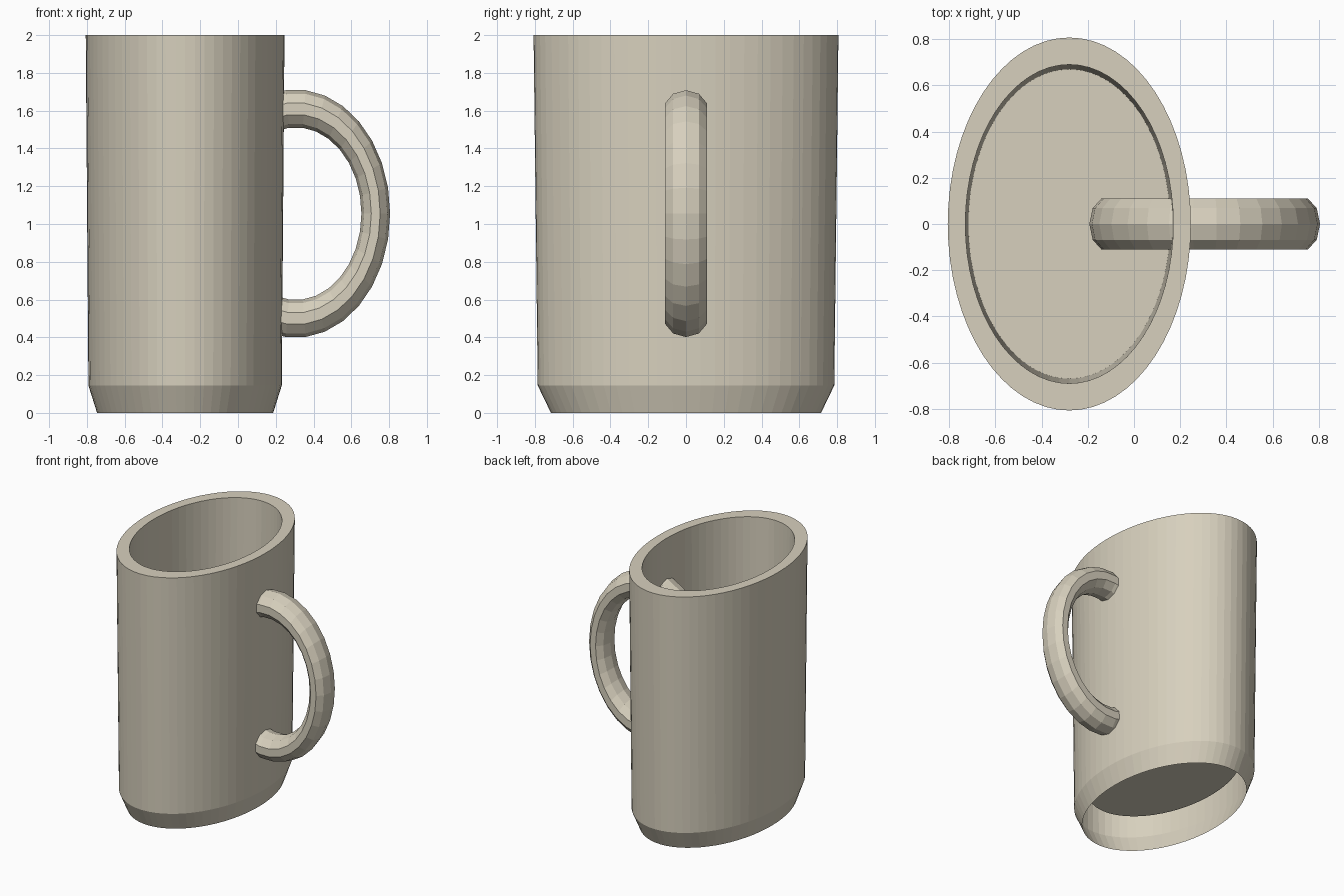
import bpy, bmesh, math

cube = bpy.data.objects.get("Cube")
if cube:
    bpy.data.objects.remove(cube, do_unlink=True)

# One ceramic colour
stone = bpy.data.materials.new("warm_stone")
stone.use_nodes = True
colour = (0.68, 0.63, 0.51, 1)
stone.diffuse_color = colour
stone.node_tree.nodes["Principled BSDF"].inputs["Base Color"].default_value = colour


def add_object(name, bm):
    mesh = bpy.data.meshes.new(name)
    bm.to_mesh(mesh)
    bm.free()
    mesh.materials.append(stone)
    obj = bpy.data.objects.new(name, mesh)
    bpy.context.collection.objects.link(obj)
    return obj


def bridge(bm, a, b):
    n = len(a)
    for i in range(n):
        j = (i + 1) % n
        bm.faces.new((a[i], a[j], b[j], b[i]))


# Oval cup: open foot, chamfer, tapered wall, rim, inner wall, raised floor
SIDES = 64
OVAL = 0.652
profile = [(0.715, 0), (0.785, 0.145), (0.807, 2), (0.69, 2), (0.67, 0.26)]
bm = bmesh.new()
rings = []
for r, z in profile:
    angles = [math.tau * i / SIDES for i in range(SIDES)]
    rings.append([bm.verts.new((r * OVAL * math.cos(a), r * math.sin(a), z)) for a in angles])
for low, high in zip(rings, rings[1:]):
    bridge(bm, low, high)
bm.faces.new(rings[-1])
cup = add_object("cup_body", bm)
cup.location.x = -0.28

# Handle: a full stretched ring that passes through the wall
MAJOR, MINOR = 30, 10
bm = bmesh.new()
loops = []
for i in range(MAJOR):
    a = math.tau * i / MAJOR
    loop = []
    for k in range(MINOR):
        t = math.tau * k / MINOR
        r = 0.557 + 0.1 * math.cos(t)
        loop.append(bm.verts.new((0.76 * r * math.cos(a), 0.116 * math.sin(t), r * math.sin(a))))
    loops.append(loop)
for i in range(MAJOR):
    bridge(bm, loops[i], loops[(i + 1) % MAJOR])
bmesh.ops.recalc_face_normals(bm, faces=bm.faces)
handle = add_object("handle", bm)
handle.location = (0.306, 0, 1.055)
